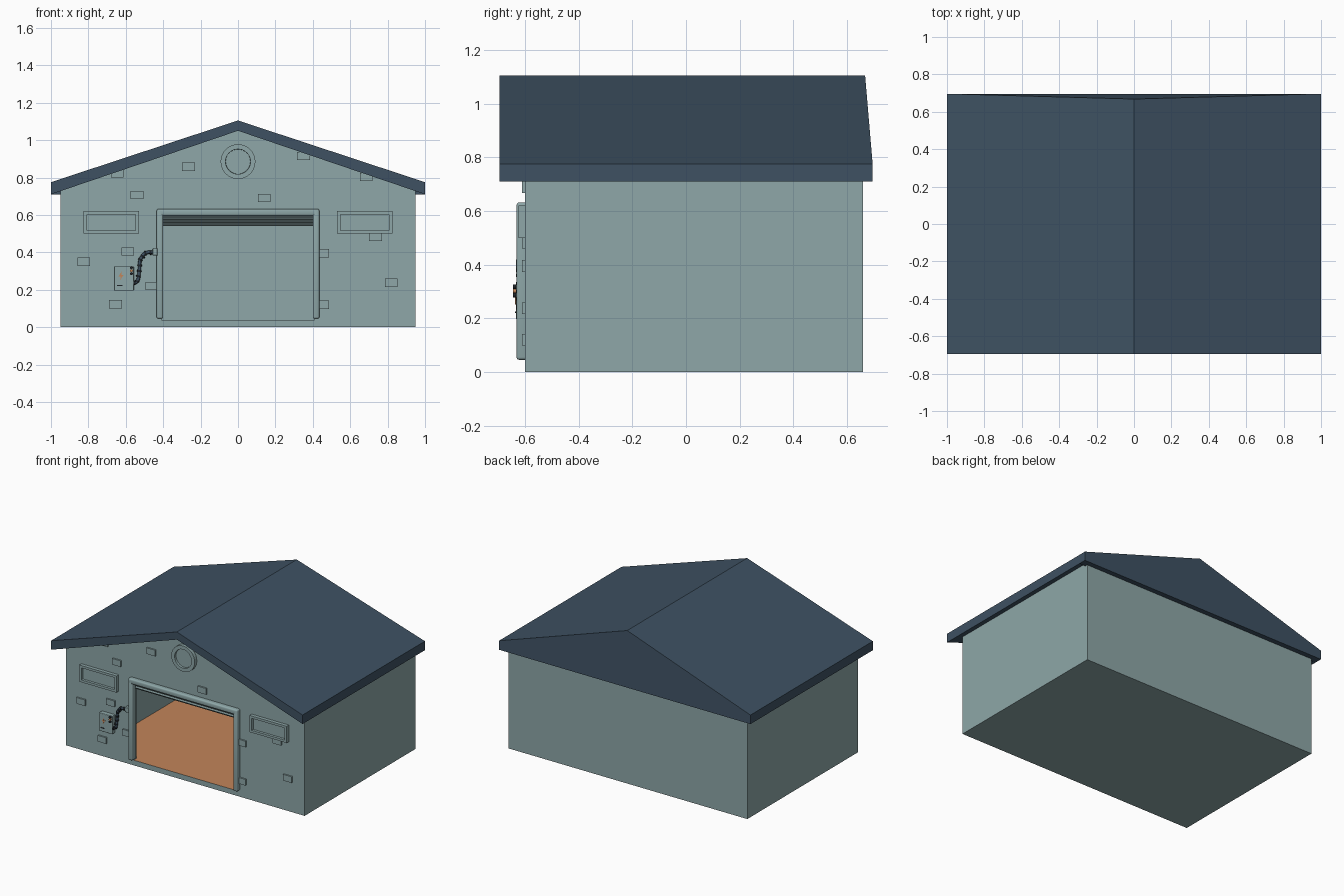
import bpy, bmesh, math
from mathutils import Matrix, Vector

if "Cube" in bpy.data.objects:
    bpy.data.objects.remove(bpy.data.objects["Cube"])


def material(name, r, g, b):
    m = bpy.data.materials.new(name)
    lin = [((c / 255 + 0.055) / 1.055) ** 2.4 for c in (r, g, b)]
    m.diffuse_color = (*lin, 1)
    m.use_nodes = True
    m.node_tree.nodes["Principled BSDF"].inputs["Base Color"].default_value = m.diffuse_color
    return m


TEAL = material("teal_wall", 142, 167, 168)
NAVY = material("navy_roof", 62, 81, 98)
ORANGE = material("orange", 194, 133, 90)
BLACK = material("near_black", 32, 37, 42)


def finish(name, bm, *mats):
    bmesh.ops.recalc_face_normals(bm, faces=bm.faces[:])
    me = bpy.data.meshes.new(name)
    bm.to_mesh(me)
    bm.free()
    for m in mats:
        me.materials.append(m)
    ob = bpy.data.objects.new(name, me)
    bpy.context.collection.objects.link(ob)
    return ob


def prism_bm(pts, y0, y1):
    """Extrude an (x, z) outline from y0 (front) to y1 (back)."""
    bm = bmesh.new()
    f = bm.faces.new([bm.verts.new((x, y0, z)) for x, z in pts])
    ext = bmesh.ops.extrude_face_region(bm, geom=[f])
    vs = [v for v in ext["geom"] if isinstance(v, bmesh.types.BMVert)]
    bmesh.ops.translate(bm, vec=(0, y1 - y0, 0), verts=vs)
    bmesh.ops.recalc_face_normals(bm, faces=bm.faces[:])
    return bm


def prism(name, pts, y0, y1, mat, border=0, depth=0, bevel=0):
    bm = prism_bm(pts, y0, y1)
    if border:  # raised rim around a sunk panel
        front = min(bm.faces, key=lambda f: f.calc_center_median().y)
        bmesh.ops.inset_region(bm, faces=[front], thickness=border)
        bmesh.ops.inset_region(bm, faces=[front], thickness=0.001, depth=-depth)
    if bevel:
        bmesh.ops.bevel(bm, geom=bm.edges[:], offset=bevel, segments=3,
                        profile=0.5, affect='EDGES')
    return finish(name, bm, mat)


def rect(x0, x1, z0, z1):
    return [(x0, z0), (x1, z0), (x1, z1), (x0, z1)]


def circle(x, z, r, n):
    return [(x + r * math.cos(2 * math.pi * i / n),
             z + r * math.sin(2 * math.pi * i / n)) for i in range(n)]


def smooth(ob):
    bpy.ops.object.select_all(action='DESELECT')
    ob.select_set(True)
    bpy.context.view_layer.objects.active = ob
    bpy.ops.object.shade_smooth_by_angle(angle=math.radians(40))


# Gabled body, hollowed by a room that opens through the doorway
body = finish("garage_walls", prism_bm(
    [(-0.95, 0), (0.95, 0), (0.95, 0.735), (0, 1.06), (-0.95, 0.735)], -0.6, 0.66),
    TEAL, ORANGE)
bm = bmesh.new()
half = [(0.41, -0.8), (0.41, -0.57), (0.72, -0.57), (0.72, 0.6)]
plan = half + [(-x, y) for x, y in reversed(half)]
f = bm.faces.new([bm.verts.new((x, y, 0.037)) for x, y in plan])
ext = bmesh.ops.extrude_face_region(bm, geom=[f])
bmesh.ops.translate(bm, vec=(0, 0, 0.563),
                    verts=[v for v in ext["geom"] if isinstance(v, bmesh.types.BMVert)])
for f in bm.faces:  # the lowest face becomes the orange floor
    f.material_index = 1 if f.calc_center_median().z < 0.05 else 0
room = finish("room_cutter", bm, TEAL, ORANGE)
room.hide_render = True
mod = body.modifiers.new("room", 'BOOLEAN')
mod.operation = 'DIFFERENCE'
mod.solver = 'EXACT'
mod.object = room
bpy.context.view_layer.objects.active = body
bpy.ops.object.modifier_apply(modifier="room")
bpy.data.objects.remove(room)

# Roof slab, with the ridge drawn in a little at each end
bm = prism_bm([(-1, 0.71), (0, 1.05), (1, 0.71), (1, 0.775), (0, 1.105), (-1, 0.775)],
              -0.695, 0.695)
for v in bm.verts:
    if abs(v.co.x) < 0.01 and v.co.y > 0:
        v.co.y = 0.667
finish("roof", bm, NAVY)

# Leaning closed gable at the back
bm = prism_bm([(-1, 0.71), (1, 0.71), (1, 0.775), (0, 1.105), (-1, 0.775)], 0.64, 0.696)
for v in bm.verts:
    if abs(v.co.x) < 0.01 and v.co.y > 0.65:
        v.co.y = 0.668
finish("roof_back_gable", bm, NAVY)

# Rounded door frame
for side, s in (("left", -1), ("right", 1)):
    x0, x1 = sorted((s * 0.4, s * 0.435))
    smooth(prism(f"door_post_{side}", rect(x0, x1, 0.045, 0.63), -0.632, -0.585, TEAL, bevel=0.01))
smooth(prism("door_lintel", rect(-0.435, 0.435, 0.595, 0.632), -0.632, -0.585, TEAL, bevel=0.01))

# Rolled-up shutter: slats whose faces lean downward
for i in range(3):
    z = 0.54 + i * 0.02
    bm = prism_bm(rect(-0.41, 0.41, z, z + 0.019), -0.595, -0.56)
    for v in bm.verts:
        if v.co.y < -0.58 and v.co.z < z + 0.01:
            v.co.y += 0.022
    finish(f"shutter_slat_{i + 1}", bm, TEAL)

# Windows and round gable vent
for side, s in (("left", -1), ("right", 1)):
    x0, x1 = sorted((s * 0.53, s * 0.825))
    prism(f"window_{side}", rect(x0, x1, 0.5, 0.62), -0.625, -0.59, TEAL, 0.024, 0.017)
prism("round_vent", circle(0, 0.885, 0.093, 32), -0.625, -0.59, TEAL, 0.026, 0.015)

# Loose bricks standing out of the front wall
bricks = [(-0.265, 0.857), (-0.54, 0.707), (0.14, 0.69), (0.35, 0.915), (-0.645, 0.822),
          (0.685, 0.803), (-0.825, 0.35), (-0.59, 0.405), (-0.655, 0.123), (-0.46, 0.22),
          (0.453, 0.395), (0.453, 0.12), (0.735, 0.483), (0.82, 0.237)]
for i, (x, z) in enumerate(bricks):
    prism(f"brick_{i + 1}", rect(x - 0.034, x + 0.034, z - 0.022, z + 0.022), -0.611, -0.59, TEAL)

# Charger box with bolt mark, slot and indicator lamps
prism("charger_box", rect(-0.663, -0.557, 0.195, 0.325), -0.634, -0.59, TEAL, bevel=0.004)
bolt = [(0.004, 0.024), (-0.014, -0.004), (-0.002, -0.004), (-0.006, -0.024),
        (0.014, 0.005), (0.002, 0.005)]
prism("bolt_mark", [(x - 0.625, z + 0.275) for x, z in bolt], -0.637, -0.633, ORANGE)
prism("charger_slot", rect(-0.648, -0.618, 0.219, 0.225), -0.637, -0.633, BLACK)
for i, (z, m) in enumerate(((0.318, BLACK), (0.302, ORANGE), (0.286, BLACK))):
    prism(f"lamp_{i + 1}", circle(-0.57, z, 0.008, 12), -0.645, -0.63, m)

# Charging cable with rings and end plugs
path = [(-0.57, 0.23), (-0.54, 0.245), (-0.528, 0.3), (-0.522, 0.36),
        (-0.495, 0.395), (-0.44, 0.402)]
cu = bpy.data.curves.new("charging_cable", 'CURVE')
cu.dimensions = '3D'
cu.bevel_depth = 0.009
cu.bevel_resolution = 2
cu.resolution_u = 6
cu.use_fill_caps = True
sp = cu.splines.new('BEZIER')
sp.bezier_points.add(len(path) - 1)
for p, (x, z) in zip(sp.bezier_points, path):
    p.co = (x, -0.622, z)
    p.handle_left_type = p.handle_right_type = 'AUTO'
cu.materials.append(NAVY)
cable = bpy.data.objects.new("charging_cable", cu)
bpy.context.collection.objects.link(cable)
bpy.ops.object.select_all(action='DESELECT')
cable.select_set(True)
bpy.context.view_layer.objects.active = cable
bpy.ops.object.convert(target='MESH')

n = 0
for (xa, za), (xb, zb) in zip(path, path[1:]):
    d = Vector((xb - xa, 0, zb - za))
    for t in (0.0, 0.5):
        n += 1
        bm = bmesh.new()
        bmesh.ops.create_cone(bm, cap_ends=True, segments=12, radius1=0.012, radius2=0.012,
                              depth=0.01)
        pos = Vector((xa, -0.622, za)) + d * t
        bm.transform(Matrix.Translation(pos) @ d.to_track_quat('Z', 'Y').to_matrix().to_4x4())
        finish(f"cable_ring_{n}", bm, ORANGE if n == 1 else BLACK)
prism("cable_plug", rect(-0.456, -0.43, 0.383, 0.42), -0.634, -0.6, TEAL, bevel=0.004)
